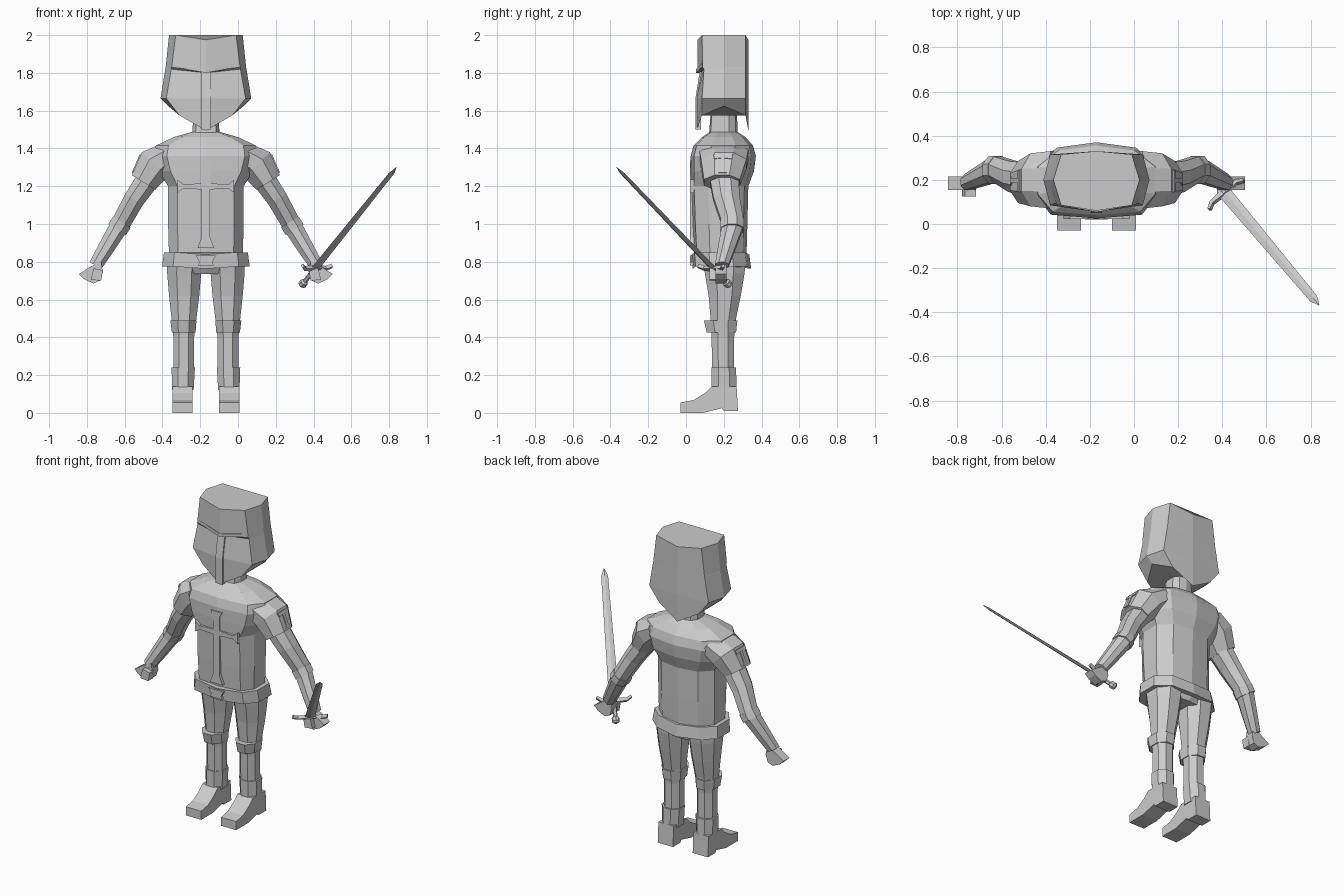
import bpy, bmesh, math
from mathutils import Vector as V

if "Cube" in bpy.data.objects:
    bpy.data.objects.remove(bpy.data.objects["Cube"])

CX = -0.17                      # the figure's own mirror plane
grey = bpy.data.materials.new("plain grey")
grey.diffuse_color = (0.6, 0.6, 0.6, 1)
grey.use_nodes = True
grey.node_tree.nodes["Principled BSDF"].inputs["Base Color"].default_value = grey.diffuse_color


def finish(name, bm):
    bmesh.ops.recalc_face_normals(bm, faces=bm.faces)
    me = bpy.data.meshes.new(name)
    bm.to_mesh(me)
    bm.free()
    me.materials.append(grey)
    ob = bpy.data.objects.new(name, me)
    bpy.context.collection.objects.link(ob)
    return ob


def loft(name, rings):
    """Skin closed rings of equal length and cap both ends."""
    bm = bmesh.new()
    vs = [[bm.verts.new(p) for p in r] for r in rings]
    n = len(vs[0])
    for a, b in zip(vs, vs[1:]):
        for i in range(n):
            j = (i + 1) % n
            bm.faces.new((a[i], a[j], b[j], b[i]))
    bm.faces.new(vs[0])
    bm.faces.new(vs[-1])
    return finish(name, bm)


def prism(name, pts, o, a, b, n, t):
    """Extrude a 2D outline, laid on axes a and b, by t along n."""
    o, a, b, n = V(o), V(a).normalized(), V(b).normalized(), V(n).normalized()
    base = [o + a * p + b * q for p, q in pts]
    return loft(name, [base, [p + n * t for p in base]])


def mirrored(half):
    return half + [(-p, q) for p, q in reversed(half)]


def body(hw, y0, y1, z, dip=0.0):
    """Ten sided body ring; dip lowers the middle."""
    d = y1 - y0
    r = [(0, y0, z - dip), (.75 * hw, y0 + .05 * d, z), (hw, y0 + .3 * d, z),
         (hw, y1 - .3 * d, z), (.65 * hw, y1 - .07 * d, z), (0, y1, z - dip)]
    r += [(-x, y, h) for x, y, h in reversed(r[1:5])]
    return [(CX + x, y, h) for x, y, h in r]


def limb(s, pts):
    """Eight sided rings along a path of (u, y, z, in-plane radius, y radius)."""
    rings = []
    for i, (u, y, z, rn, ry) in enumerate(pts):
        p, q = pts[max(i - 1, 0)], pts[min(i + 1, len(pts) - 1)]
        t = V((q[0] - p[0], 0, q[2] - p[2])).normalized()
        n = V((-t.z, 0, t.x))
        ring = []
        for k in range(8):
            w = math.radians(22.5 + 45 * k)
            c, e = math.cos(w) / .924, math.sin(w) / .924
            v = V((u, y, z)) + n * (rn * c) + V((0, ry * e, 0))
            ring.append((CX + s * v.x, v.y, v.z))
        rings.append(ring)
    return rings


def slab(s, u0, u1, y0, y1, z, k=.28):
    """Chamfered rectangle ring for legs."""
    a, b = (u1 - u0) * k, (y1 - y0) * k
    r = [(u0 + a, y0), (u1 - a, y0), (u1, y0 + b), (u1, y1 - b),
         (u1 - a, y1), (u0 + a, y1), (u0, y1 - b), (u0, y0 + b)]
    return [(CX + s * u, y, z) for u, y in r]


# helmet: eight sided, pinched to a V below and folded at the crown
def helm(corner, mid, yc, yf, zc, zk, zm):
    r = [(0, yc, zc), (corner, yf, zk), (mid, .2, zm), (corner, .315, zk), (0, .33, zc)]
    r += [(-x, y, z) for x, y, z in reversed(r[1:4])]
    return [(CX + x, y, z) for x, y, z in r]


loft("helmet", [helm(.14, .20, .055, .085, 1.495, 1.575, 1.625),
                helm(.21, .24, .055, .085, 1.665, 1.665, 1.665),
                helm(.183, .215, .08, .095, 1.80, 1.82, 1.82),
                helm(.181, .213, .06, .088, 1.81, 1.83, 1.83),
                helm(.16, .195, .06, .085, 1.975, 2.0, 2.0)])
loft("helmet_ridge", [[(CX + x, y + e, z) for x, e in
                       ((-.025, 0), (.025, 0), (.025, .03), (-.025, .03))]
                      for z, y in ((1.50, .05), (1.665, .05), (1.81, .073))])
for s in (1, -1):
    prism("brow", [(0, 1.80), (.10, 1.818), (.15, 1.83), (.155, 1.85), (.10, 1.838), (0, 1.82)],
          (CX, .054, 0), (s * .16, .03, 0), (0, 0, 1), (0, 1, 0), .02)

# torso, neck and belt
loft("torso", [body(.195, .045, .32, .82), body(.2, .035, .325, 1.0), body(.2, .028, .33, 1.2),
               body(.25, .025, .36, 1.28), body(.275, .025, .37, 1.36),
               body(.265, .04, .355, 1.415), body(.17, .085, .315, 1.46), body(.065, .13, .27, 1.49)])
loft("neck", [body(.075, .12, .275, 1.45), body(.065, .13, .27, 1.58)])
loft("belt", [body(.232, .035, .345, .775, .012), body(.222, .03, .335, .85, .012)])
loft("pelvis", [body(.17, .11, .30, .735), body(.2, .07, .32, .80)])
prism("belt_buckle", mirrored([(.042, .78), (.035, .80), (.052, .832)]),
      (CX, .02, 0), (1, 0, 0), (0, 0, 1), (0, 1, 0), .03)

# chest cross with flared ends
prism("chest_cross", mirrored([(.04, 1.335), (.022, 1.30), (.022, 1.215), (.12, 1.21),
                               (.15, 1.235), (.15, 1.165), (.12, 1.187), (.022, 1.183),
                               (.022, .93), (.045, .872)]),
      (CX, .022, 0), (1, 0, 0), (0, 0, 1), (0, 1, 0), .02)

for s in (1, -1):
    # sleeve, arm, cuff and hand
    loft("sleeve", limb(s, [(.19, .2, 1.37, .07, .13), (.27, .2, 1.315, .095, .12),
                            (.33, .19, 1.22, .073, .095)]))
    loft("arm", limb(s, [(.27, .195, 1.29, .065, .08), (.38, .215, 1.13, .055, .07),
                         (.455, .25, .995, .05, .058), (.53, .215, .87, .043, .046),
                         (.585, .19, .78, .036, .036)]))
    loft("elbow_cuff", limb(s, [(.445, .245, 1.01, .055, .063), (.47, .245, .97, .055, .062)]))
    hand = [(.555, .80), (.61, .775), (.672, .735), (.645, .708), (.595, .685),
            (.56, .70), (.545, .745)]
    prism("hand", [(s * u, z) for u, z in hand], (CX, .155, 0),
          (1, 0, 0), (0, 0, 1), (0, 1, 0), .06)
    prism("fingers", [(s * u, z) for u, z in ((.545, .755), (.595, .765), (.61, .705), (.555, .70))],
          (CX, .125, 0), (1, 0, 0), (0, 0, 1), (0, 1, 0), .05)
    # sleeve emblem
    prism("sleeve_emblem", mirrored([(.05, .055), (.045, .03), (.01, .035), (.01, -.035), (.022, -.05)]),
          (CX + s * .365, .195, 1.315), (0, 1, 0), (-s * .397, 0, .918), (s * .918, 0, .397), .008)

    # leg, knee band and boot
    loft("leg", [slab(s, .062, .172, .14, .255, .2), slab(s, .062, .172, .135, .255, .4),
                 slab(s, .05, .182, .13, .265, .5), slab(s, .035, .195, .12, .29, .62),
                 slab(s, .025, .205, .10, .31, .74), slab(s, .02, .205, .09, .315, .79)])
    loft("knee_band", [slab(s, .055, .18, .11, .265, .425), slab(s, .05, .188, .095, .272, .49)])
    loft("boot_cuff", [slab(s, .065, .178, .135, .268, .12), slab(s, .058, .182, .135, .265, .24)])
    prism("foot", [(-.03, 0), (.09, 0), (.19, .025), (.2, .01), (.275, .01), (.268, .14),
                   (.138, .14), (.10, .105), (.04, .068), (-.03, .055)],
          (CX + s * .07, 0, 0), (0, 1, 0), (0, 0, 1), (s, 0, 0), .108)

# sword held in the figure's left hand
P, T = V((.345, .22, .685)), V((.838, -.367, 1.30))
D = (T - P).normalized()
W = D.cross(V((0, 0, 1))).normalized() * -1
N = D.cross(W).normalized()


def across(t, w, h, n=4):
    c = P + D * t
    return [c + W * (w * math.cos(2 * math.pi * k / n)) + N * (h * math.sin(2 * math.pi * k / n))
            for k in range(n)]


L = (T - P).length
loft("sword_blade", [across(.13, .03, .008), across(L - .05, .02, .006), across(L, .002, .001)])
loft("sword_grip", [across(0, .012, .012, 6), across(.14, .014, .014, 6)])
loft("sword_pommel", [across(t, r, r, 8) for t, r in
                      ((-.022, .01), (-.012, .022), (.012, .022), (.022, .01))])
prism("sword_guard", mirrored([(.02, .016), (.07, .012), (.098, .03), (.105, .018), (.075, -.006), (.02, -.012)]),
      P + D * .125 - N * .01, W, D, N, .02)
